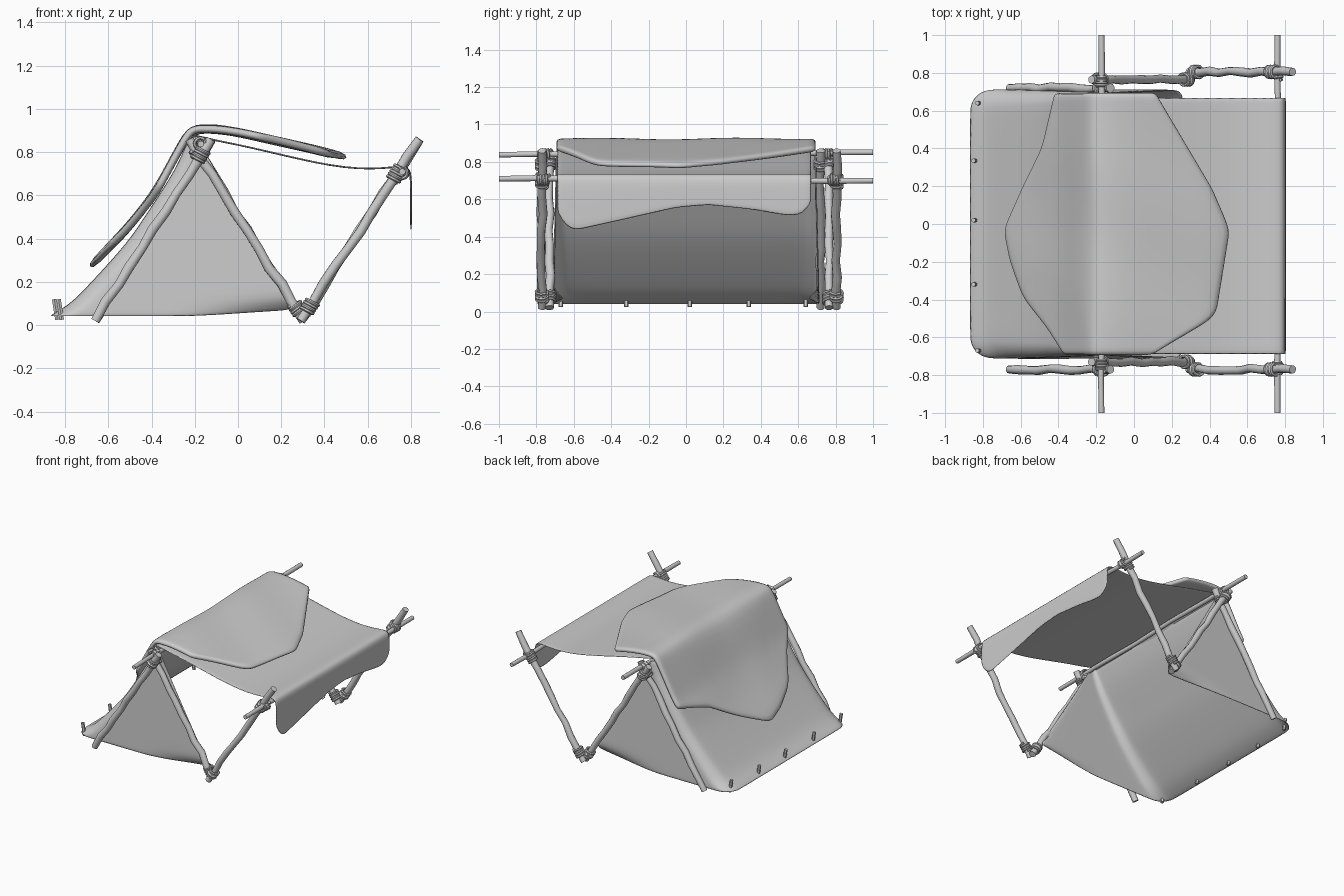
import bpy, random
from math import sin, cos, pi
from mathutils import Vector

if "Cube" in bpy.data.objects:
    bpy.data.objects.remove(bpy.data.objects["Cube"])

random.seed(4)


def lerp(a, b, t):
    return a + (b - a) * t


def interp(pts, v):
    # piecewise linear lookup in (key, value) pairs
    for (a, fa), (b, fb) in zip(pts, pts[1:]):
        if v <= b:
            return lerp(fa, fb, max(0, (v - a) / (b - a)))
    return pts[-1][1]


def select(ob):
    bpy.ops.object.select_all(action='DESELECT')
    ob.select_set(True)
    bpy.context.view_layer.objects.active = ob


def tube(name, pts, r, kind='POLY', res=3, radii=None):
    cu = bpy.data.curves.new(name, 'CURVE')
    cu.dimensions = '3D'
    cu.bevel_depth = r
    cu.bevel_resolution = res
    cu.use_fill_caps = True
    sp = cu.splines.new(kind)
    sp.points.add(len(pts) - 1)
    for i, p in enumerate(pts):
        sp.points[i].co = (*p, 1)
        sp.points[i].radius = radii[i] if radii else 1
    ob = bpy.data.objects.new(name, cu)
    bpy.context.collection.objects.link(ob)
    select(ob)
    bpy.ops.object.convert(target='MESH')
    bpy.ops.object.shade_smooth_by_angle(angle=0.8)


def pole(name, a, b, r, wob=0.007, n=11):
    # slightly crooked branch
    a, b = Vector(a), Vector(b)
    pts, radii = [], []
    for i in range(n):
        w = 0 if i in (0, n - 1) else wob
        j = Vector([random.uniform(-w, w) for _ in range(3)])
        pts.append(a.lerp(b, i / (n - 1)) + j)
        radii.append(random.uniform(0.92, 1.08))
    tube(name, pts, r, radii=radii)


def lashing(name, centre, axis, r=0.031, turns=4, pitch=0.015):
    # rope coil around a pole
    c, ax = Vector(centre), Vector(axis).normalized()
    u = ax.orthogonal().normalized()
    v = ax.cross(u)
    n = turns * 14
    pts = [c + ax * pitch * turns * (i / n - 0.5)
           + (u * cos(2 * pi * i / 14) + v * sin(2 * pi * i / 14)) * r
           for i in range(n + 1)]
    tube(name, pts, 0.008, res=1)


def sheet(name, rows, thick, offset):
    nc = len(rows[0])
    faces = [(i * nc + j, i * nc + j + 1, (i + 1) * nc + j + 1, (i + 1) * nc + j)
             for i in range(len(rows) - 1) for j in range(nc - 1)]
    me = bpy.data.meshes.new(name)
    me.from_pydata([p for r in rows for p in r], [], faces)
    ob = bpy.data.objects.new(name, me)
    bpy.context.collection.objects.link(ob)
    m = ob.modifiers.new('thickness', 'SOLIDIFY')
    m.thickness, m.offset = thick, offset
    m = ob.modifiers.new('smooth', 'SUBSURF')
    m.levels = m.render_levels = 1
    select(ob)
    bpy.ops.object.shade_smooth()


# leg frames and their rope at both ends
for end, yr, ym, yf in (('front', -0.77, -0.73, -0.77), ('back', 0.72, 0.765, 0.805)):
    s = -1 if end == 'front' else 1
    pole(end + '_rear_leg', (-0.66, yr, 0.02), (-0.125, yr, 0.86), 0.023)
    pole(end + '_middle_leg', (-0.225, ym, 0.86), (0.305, ym, 0.02), 0.023)
    pole(end + '_awning_leg', (0.29, yf, 0.02), (0.84, yf, 0.86), 0.023)
    lashing(end + '_apex_rope_a', (-0.175, yr, 0.785), (0.535, 0, 0.84))
    lashing(end + '_apex_rope_b', (-0.18, ym, 0.79), (0.53, 0, -0.84))
    lashing(end + '_foot_rope_a', (0.275, ym, 0.075), (0.53, 0, -0.84))
    lashing(end + '_foot_rope_b', (0.33, yf, 0.085), (0.55, 0, 0.84))
    lashing(end + '_awning_rope_a', (0.735, yf, 0.70), (0.55, 0, 0.84), turns=5)
    lashing(end + '_awning_rope_b', (0.76, yf - s * 0.01, 0.705), (0.1, 1, 0), r=0.026)
    lashing(end + '_ridge_rope', (-0.172, s * 0.75, 0.84), (0.1, 1, 0), r=0.026)

# cross poles
pole('ridge_pole', (-0.172, -1, 0.838), (-0.172, 1, 0.852), 0.016, 0.004)
pole('awning_pole', (0.76, -1, 0.71), (0.76, 1, 0.70), 0.016, 0.004)

# rear wall with the two triangular side walls, open to the front
rear = [(0.04, -0.87), (0.09, -0.78), (0.19, -0.68), (0.39, -0.5), (0.71, -0.29), (0.88, -0.215)]
rows = []
for t in (0, 0.04, 0.08, 0.15, 0.25, 0.35, 0.45, 0.55, 0.65, 0.75, 0.85, 0.93, 1):
    zt = lerp(0.04, 0.87, t)
    xf, xr = lerp(0.275, -0.19, t), interp(rear, zt)
    yw = 0.69 + 0.02 * (1 - t)
    rad = min(lerp(0.11, 0.04, t), (xf - xr) * 0.8)
    half = []
    for k in range(9):
        x = lerp(xf, xr + rad, k / 8)
        f = min(1, max(0, (x + 0.2) / 0.45))
        tuck = 0.06 * f if t == 0 else (0.02 * f if t < 0.05 else 0)
        half.append((x, yw - tuck, zt + 0.03 * f * (1 - t)))
    for k in range(1, 6):
        a = k / 5 * pi / 2
        half.append((xr + rad - rad * sin(a), yw - rad + rad * cos(a), zt))
    for k in range(1, 5):
        half.append((xr, lerp(yw - rad, 0, k / 4), zt))
    rows.append([(x, -y, z) for x, y, z in half] + half[-2::-1])
sheet('tent_walls', rows, 0.008, 0)

# awning roof with a hanging, wavy front flap
roof = [(-0.235, 0.85), (-0.22, 0.872), (-0.19, 0.878), (-0.11, 0.855), (0, 0.835), (0.15, 0.80),
        (0.3, 0.765), (0.42, 0.74), (0.56, 0.722), (0.68, 0.726), (0.75, 0.735), (0.785, 0.73), (0.797, 0.705)]
hem = [(-0.69, 0.53), (-0.65, 0.46), (-0.6, 0.43), (-0.4, 0.475), (-0.05, 0.555), (0.12, 0.57),
       (0.35, 0.545), (0.55, 0.51), (0.63, 0.52), (0.67, 0.58)]
rows = []
for i in range(29):
    y = lerp(-0.69, 0.67, i / 28)
    row = [(x, y, z) for x, z in roof]
    row += [(0.80, y, lerp(0.705, interp(hem, y), k / 4)) for k in range(1, 5)]
    rows.append(row)
sheet('awning_cloth', rows, 0.008, 0)

# thick hide thrown over the ridge
left = [(-0.69, -0.38), (-0.55, -0.47), (-0.39, -0.6), (-0.2, -0.67), (-0.03, -0.705),
        (0.2, -0.6), (0.4, -0.5), (0.69, -0.43)]
right = [(-0.69, 0.1), (-0.49, 0.44), (-0.03, 0.515), (0.18, 0.425), (0.69, 0.12)]
top = [(-0.71, 0.265), (-0.52, 0.465), (-0.4, 0.615), (-0.3, 0.80), (-0.25, 0.89), (-0.21, 0.928),
       (-0.1, 0.925), (0, 0.91), (0.2, 0.865), (0.4, 0.82), (0.52, 0.785)]
rows = []
for i in range(31):
    y = lerp(-0.695, 0.695, i / 30)
    a, b = interp(left, y), interp(right, y)
    xs = [lerp(a, -0.22, k / 8) for k in range(9)] + [lerp(-0.22, b, k / 10) for k in range(1, 11)]
    rows.append([(x, y, interp(top, x) + 0.004 * sin(9 * y + 5 * x)) for x in xs])
sheet('hide_cover', rows, 0.035, -1)

# ground pegs along the rear hem
for i, y in enumerate((-0.67, -0.32, 0.02, 0.335, 0.64)):
    x = -0.82 if i in (0, 4) else -0.84
    tube(f'peg_{i + 1}', [(x + 0.005, y, 0.025), (x - 0.01, y, 0.12)], 0.012, res=1)
